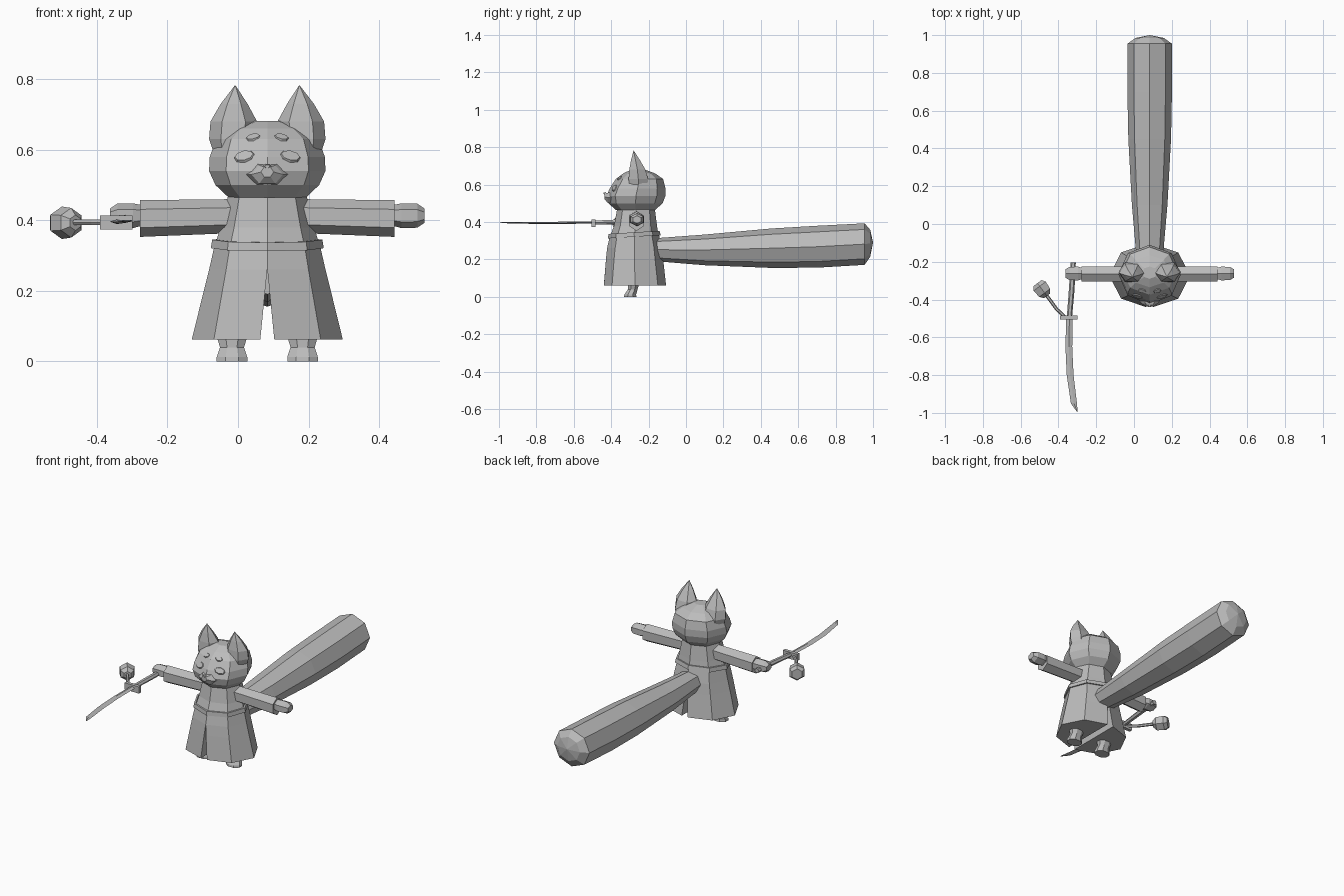
import bpy, bmesh, math
from mathutils import Vector, Matrix
from mathutils.bvhtree import BVHTree

if "Cube" in bpy.data.objects:
    bpy.data.objects.remove(bpy.data.objects["Cube"])

CX = 0.083                      # body centre line
X, Y, Z = Vector((1, 0, 0)), Vector((0, 1, 0)), Vector((0, 0, 1))

grey = bpy.data.materials.new("plain grey")
grey.diffuse_color = (0.5, 0.5, 0.5, 1)
grey.use_nodes = True
grey.node_tree.nodes["Principled BSDF"].inputs["Base Color"].default_value = grey.diffuse_color


def finish(name, bm):
    bmesh.ops.remove_doubles(bm, verts=bm.verts, dist=1e-5)
    bmesh.ops.recalc_face_normals(bm, faces=bm.faces)
    me = bpy.data.meshes.new(name)
    bm.to_mesh(me)
    bm.free()
    me.materials.append(grey)
    ob = bpy.data.objects.new(name, me)
    bpy.context.collection.objects.link(ob)
    return ob


def loft(name, rings, u, v, n=8, phase=0.0, closed=False):
    """Skin elliptical rings (x, y, z, radius_u, radius_v)."""
    bm = bmesh.new()
    loops = []
    for x, y, z, ru, rv in rings:
        loop = []
        for i in range(n):
            a = phase + 2 * math.pi * i / n
            loop.append(bm.verts.new(Vector((x, y, z)) + u * ru * math.cos(a) + v * rv * math.sin(a)))
        loops.append(loop)
    pairs = list(zip(loops, loops[1:]))
    if closed:
        pairs.append((loops[-1], loops[0]))
    for a, b in pairs:
        for i in range(n):
            j = (i + 1) % n
            bm.faces.new((a[i], a[j], b[j], b[i]))
    if not closed:
        bm.faces.new(loops[0])
        bm.faces.new(loops[-1])
    return finish(name, bm)


# Torso
loft("torso", [(CX, -.275, .33, .148, .128), (CX, -.27, .38, .133, .115),
               (CX, -.267, .475, .11, .10)], X, Y)

# Skirt of the robe, with a slit cut front to back
skirt = loft("robe_skirt", [(CX, -.273, .062, .214, .173), (CX, -.275, .20, .180, .155),
                            (CX, -.275, .26, .165, .147), (CX, -.275, .335, .148, .13)], X, Y)
bm = bmesh.new()
ends = [[bm.verts.new((CX + dx, y, z)) for dx, z in ((-.026, 0), (.026, 0), (0, .262))] for y in (-.6, .1)]
bm.faces.new(ends[0])
bm.faces.new(ends[1])
for i in range(3):
    j = (i + 1) % 3
    bm.faces.new((ends[0][i], ends[0][j], ends[1][j], ends[1][i]))
cutter = finish("slit_cutter", bm)
cutter.hide_render = True
mod = skirt.modifiers.new("slit", 'BOOLEAN')
mod.operation = 'DIFFERENCE'
mod.object = cutter
bpy.context.view_layer.objects.active = skirt
bpy.ops.object.modifier_apply(modifier="slit")
bpy.data.objects.remove(cutter)

# Belt, slightly lower at the front
belt = loft("belt", [(0, 0, -.012, .148, .13), (0, 0, -.012, .160, .141),
                     (0, 0, .012, .156, .137), (0, 0, .012, .146, .128)], X, Y, closed=True)
belt.matrix_world = Matrix.Translation((CX, -.277, .333)) @ Matrix.Rotation(.06, 4, 'X')

# Head
head_rows = [(.465, .11, -.375, -.165), (.50, .147, -.415, -.125), (.54, .165, -.425, -.11),
             (.58, .163, -.408, -.11), (.63, .145, -.375, -.122), (.66, .105, -.335, -.165),
             (.682, .04, -.29, -.225)]
head = loft("head", [(CX, (f + b) / 2, z, w, (b - f) / 2) for z, w, f, b in head_rows], X, Y)

# Muzzle and nose
loft("muzzle", [(CX, -.36, .53, .085, .045), (CX, -.42, .53, .045, .03),
                (CX, -.437, .537, .018, .016)], X, Z, 6)
loft("nose", [(CX, -.428, .553, .012, .008), (CX, -.440, .553, .007, .005)], X, Z, 6)

# Brow spots and eyes: thin plates laid on the face
hm = bmesh.new()
hm.from_mesh(head.data)
tree = BVHTree.FromBMesh(hm)
for side in (-1, 1):
    for name, dx, z, rx, rz in (("brow_spot", .040, .635, .022, .015), ("eye", .065, .582, .032, .02)):
        hit, nor, _, _ = tree.ray_cast(Vector((CX + side * dx, -1, z)), Y)
        right = (X - nor * X.dot(nor)).normalized()
        up = right.cross(nor)
        a, b = hit - nor * .003, hit + nor * .004
        loft(name, [(*a, rx, rz), (*b, rx * .85, rz * .8)], right, up, 8)
hm.free()

for s in (-1, 1):
    # Ear
    loft("ear", [(CX + s * .105, -.255, .585, .045, .055), (CX + s * .098, -.255, .63, .067, .06),
                 (CX + s * .095, -.26, .68, .066, .05), (CX + s * .094, -.27, .73, .038, .028),
                 (CX + s * .091, -.28, .782, .001, .001)], X, Y, 6)
    # Sleeve and hand
    loft("sleeve", [(CX + s * .09, -.265, .412, .044, .048), (CX + s * .36, -.265, .405, .047, .052)],
         Y, Z, 6, math.pi / 6 * 3)
    loft("hand", [(CX + s * .35, -.262, .414, .032, .028), (CX + s * .38, -.262, .413, .042, .035),
                  (CX + s * .425, -.262, .413, .040, .034), (CX + s * .446, -.262, .413, .026, .02)],
         Y, Z, 6, math.pi / 2)
    # Leg with a flared foot
    loft("leg", [(CX + s * .10, -.298, 0, .047, .036), (CX + s * .10, -.298, .012, .047, .034),
                 (CX + s * .10, -.285, .04, .037, .028), (CX + s * .10, -.279, .075, .048, .034)],
         X, Y, 8, math.pi / 8)

# Large club-shaped tail
loft("tail", [(CX, -.20, .252, .068, .062), (CX, -.13, .252, .074, .064), (CX, .1, .251, .094, .082),
              (CX, .45, .26, .113, .105), (CX, .7, .268, .118, .112), (CX, .955, .282, .117, .111),
              (CX, .985, .286, .075, .072), (CX, 1.0, .29, .001, .001)], X, Z)

# Sword: grip, guard and curved blade
loft("sword_grip", [(-.322, -.205, .405, .014, .014), (-.33, -.35, .402, .015, .014),
                    (-.342, -.495, .397, .014, .012)], X, Z, 6)
loft("sword_guard", [(-.345, -.485, .394, .066, .028), (-.345, -.505, .394, .066, .028)],
     X, Z, 4, math.pi / 4)
loft("sword_blade", [(-.342, -.50, .398, .017, .006), (-.345, -.65, .396, .018, .006),
                     (-.338, -.80, .395, .018, .005), (-.318, -.95, .397, .016, .004),
                     (-.30, -.995, .399, .002, .002)], X, Z, 4)

# Hanging charm: cord and faceted bead
d = Vector((-.6, .8, 0)).normalized()
w = Vector((.8, .6, 0)).normalized()
loft("charm_cord", [(-.365, -.492, .394, .009, .009), (-.41, -.45, .394, .009, .009),
                    (-.45, -.395, .394, .009, .009), (-.47, -.37, .394, .009, .009)], w, Z, 6)
c = Vector((-.486, -.347, .393))
loft("charm_bead", [(*(c + d * t), r, r) for t, r in ((-.042, .022), (-.022, .042), (.022, .046), (.042, .032))],
     w, Z, 6, math.pi / 2)
